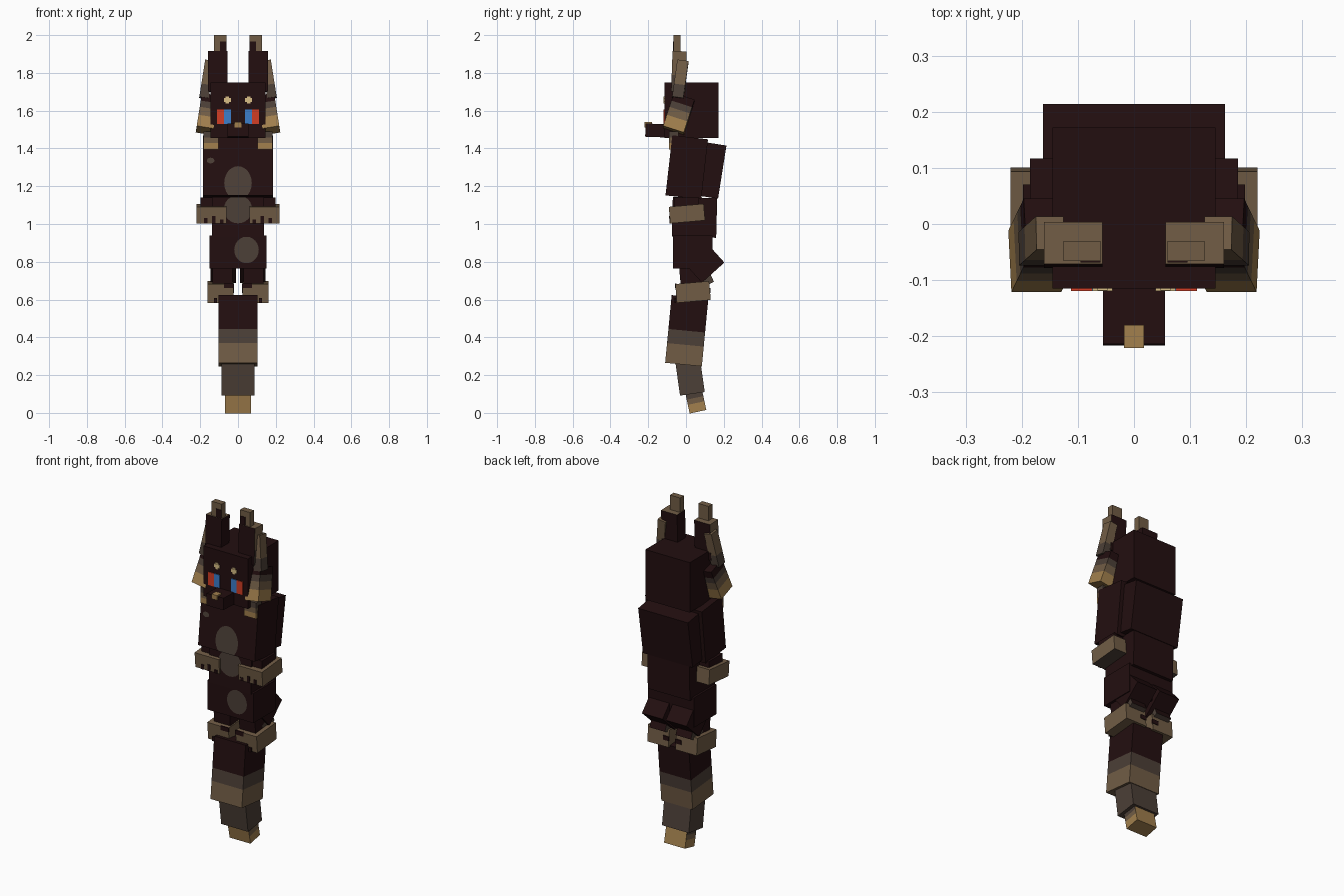
import bpy, bmesh, math
from mathutils import Matrix, Euler

if "Cube" in bpy.data.objects:
    bpy.data.objects.remove(bpy.data.objects["Cube"])

# ---- flat colours (linear) ----
COLOURS = {
    "dark_fur": (0.0165, 0.0045, 0.005),
    "grey_fur": (0.072, 0.050, 0.038),
    "brown_fur": (0.165, 0.108, 0.060),
    "tan_fur": (0.36, 0.215, 0.075),
    "red_eye": (0.65, 0.048, 0.018),
    "blue_eye": (0.045, 0.21, 0.60),
    "pale_spot": (0.70, 0.52, 0.24),
}
NAMES = list(COLOURS)
MATS = []
for n, c in COLOURS.items():
    m = bpy.data.materials.new(n)
    m.diffuse_color = (*c, 1)
    m.use_nodes = True
    m.node_tree.nodes["Principled BSDF"].inputs["Base Color"].default_value = m.diffuse_color
    MATS.append(m)
DARK, GREY, BROWN, TAN, RED, BLUE, PALE = range(7)


def finish(name, bm, matrix):
    me = bpy.data.meshes.new(name)
    bm.to_mesh(me)
    bm.free()
    for m in MATS:
        me.materials.append(m)
    ob = bpy.data.objects.new(name, me)
    ob.matrix_world = matrix
    bpy.context.collection.objects.link(ob)
    return matrix


def box(name, centre, size, lean=0, flare=0, mat=DARK, cuts=(), rule=None):
    """Box whose top leans to +y by lean degrees; cuts are local heights,
    rule(centre, normal) picks the colour of each face."""
    bm = bmesh.new()
    bmesh.ops.create_cube(bm, size=1)
    bmesh.ops.scale(bm, vec=size, verts=bm.verts)
    for z in cuts:
        bmesh.ops.bisect_plane(bm, geom=bm.verts[:] + bm.edges[:] + bm.faces[:],
                               plane_co=(0, 0, z), plane_no=(0, 0, 1))
    bm.normal_update()
    for f in bm.faces:
        f.material_index = rule(f.calc_center_median(), f.normal) if rule else mat
    rot = Euler((math.radians(-lean), math.radians(flare), 0)).to_matrix().to_4x4()
    return finish(name, bm, Matrix.Translation(centre) @ rot)


def span(name, x, y, z, lean=0, flare=0, **kw):
    """Box given by its extents."""
    return box(name, [(a + b) / 2 for a, b in (x, y, z)],
               [abs(b - a) for a, b in (x, y, z)], lean, flare, **kw)


def patch(name, matrix, x, y, z, rx, rz, mat=GREY, low=-9, high=9):
    """Thin oval plate facing -y in the local space of a part."""
    bm = bmesh.new()
    vs = []
    for i in range(24):
        a = 2 * math.pi * i / 24
        vs.append(bm.verts.new((x + rx * math.cos(a), y - 0.004,
                                min(high, max(low, z + rz * math.sin(a))))))
    f = bm.faces.new(vs)
    f.material_index = mat
    f.normal_update()
    if f.normal.y > 0:
        f.normal_flip()
    finish(name, bm, matrix)


def bands(*steps):
    """Colour rule from (upper height, colour) steps, bottom up."""
    def rule(c, n):
        for top, m in steps:
            if c.z < top:
                return m
        return steps[-1][1]
    return rule


# ---- head ----
span("head", (-.145, .145), (-.115, .172), (1.455, 1.75))
span("snout", (-.055, .055), (-.215, -.10), (1.46, 1.53), lean=2)
span("nose", (-.018, .018), (-.221, -.18), (1.512, 1.54),
     rule=lambda c, n: BROWN if n.z < -.5 else TAN)

# ---- torso ----
torso = box("chest", (0, .004, 1.30), (.37, .19, .32), lean=6.5)
patch("chest_patch", torso, 0, -.095, -.095, .073, .09, low=-.159)
patch("chest_spot", torso, -.145, -.095, .025, .02, .015)
box("back_mane", (0, .093, 1.29), (.325, .20, .285), lean=9)
waist = box("waist", (0, .045, 1.035), (.275, .235, .21), lean=1.5)
patch("waist_patch", waist, 0, -.1175, .04, .075, .075, high=.104)
hips = span("hips", (-.15, .15), (-.07, .14), (.765, .94))
patch("hip_patch", hips, .045, -.105, .01, .065, .07)

# ---- mirrored parts ----
for s, side in ((-1, "left"), (1, "right")):
    def sx(a, b):
        return (s * a, s * b)

    # eyes and brow spots
    span(f"eye_inner_{side}", sx(.038, .075), (-.119, -.112), (1.53, 1.607), mat=BLUE)
    span(f"eye_outer_{side}", sx(.075, .112), (-.119, -.112), (1.53, 1.607), mat=RED)
    span(f"brow_wide_{side}", sx(.038, .074), (-.119, -.112), (1.646, 1.666), mat=PALE)
    span(f"brow_tall_{side}", sx(.047, .065), (-.1185, -.112), (1.637, 1.675), mat=PALE)

    # ears: dark front and inside, brown top and outside
    def ear_rule(c, n):
        if n.z > .5:
            return BROWN
        if n.x * s > .5:
            return BROWN if c.z > -.02 else GREY
        return DARK
    span(f"ear_{side}", sx(.056, .16), (-.075, .0), (1.70, 1.915), lean=2,
         cuts=(-.02,), rule=ear_rule)
    span(f"ear_tip_{side}", sx(.06, .126), (-.066, -.03), (1.90, 2.0), mat=BROWN)
    span(f"ear_tip_shade_{side}", sx(.06, .095), (-.069, -.064), (1.91, 1.965))
    box(f"ear_fur_{side}", (s * .165, -.03, 1.765), (.05, .06, .20), lean=8, flare=-s * 9,
        cuts=(-.03,), rule=bands((-.03, GREY), (1, BROWN)))
    # cheek tufts
    box(f"cheek_{side}", (s * .163, -.038, 1.582), (.09, .115, .185), lean=18, flare=-s * 9,
        cuts=(-.03, .015, .05),
        rule=bands((-.03, TAN), (.015, BROWN), (.05, GREY), (1, DARK)))
    span(f"neck_tuft_{side}", sx(.103, .182), (-.09, -.04), (1.395, 1.49),
         cuts=(-.015, .015), rule=bands((-.015, TAN), (.015, BROWN), (1, GREY)))

    # arms and forepaws
    span(f"upper_arm_{side}", sx(.13, .198), (-.06, .07), (1.05, 1.14))
    arm = box(f"forepaw_{side}", (s * .141, .005, 1.055), (.158, .185, .088), lean=-5,
              rule=lambda c, n: GREY if n.z < -.5 else BROWN)
    for i, (x, w, h) in enumerate(((.03, .018, .03), (-.012, .018, .04), (-.055, .02, .02))):
        bm = bmesh.new()
        bmesh.ops.create_cube(bm, size=1)
        bmesh.ops.scale(bm, vec=(w, .006, h), verts=bm.verts)
        bmesh.ops.translate(bm, vec=(s * x, -.0925, -.044 + h / 2), verts=bm.verts)
        finish(f"forepaw_gap_{side}_{i}", bm, arm)

    # hind legs and feet
    box(f"thigh_{side}", (s * .078, .092, .80), (.135, .16, .155), lean=-42)
    span(f"shin_{side}", sx(.03, .135), (-.03, .08), (.62, .78), lean=-5)
    box(f"heel_{side}", (s * .085, .09, .70), (.10, .10, .06), lean=-25,
        rule=lambda c, n: GREY if abs(n.x) > .5 or n.z < -.5 else DARK)
    box(f"foot_{side}", (s * .092, .037, .64), (.138, .18, .10), lean=-5, mat=BROWN)
    for i, (x, h) in enumerate(((.12, .025), (.075, .03), (.033, .03))):
        span(f"foot_gap_{side}_{i}", sx(x - .008, x + .008), (-.061, -.053), (.583, .583 + h))
    span(f"foot_top_gap_{side}", sx(.022, .075), (-.058, -.05), (.66, .685))
    # dark fur on the inner rear of the foot
    span(f"foot_back_{side}", sx(.021, .06), (.122, .131), (.635, .66))

# ---- tail ----
def tail_rule(c, n):
    return BROWN if c.z < -.075 else GREY if c.z < 0 else DARK


box("tail_upper", (0, .004, .435), (.205, .195, .36), lean=5.5,
    cuts=(-.075, 0), rule=tail_rule)
box("tail_middle", (0, .022, .185), (.175, .132, .17), lean=-8, mat=GREY)
box("tail_tip", (0, .052, .06), (.136, .09, .11), lean=-12,
    cuts=(-.008, .02), rule=lambda c, n: TAN if c.z < -.008 or abs(n.y) > .5
    else BROWN if c.z < .02 else GREY)
